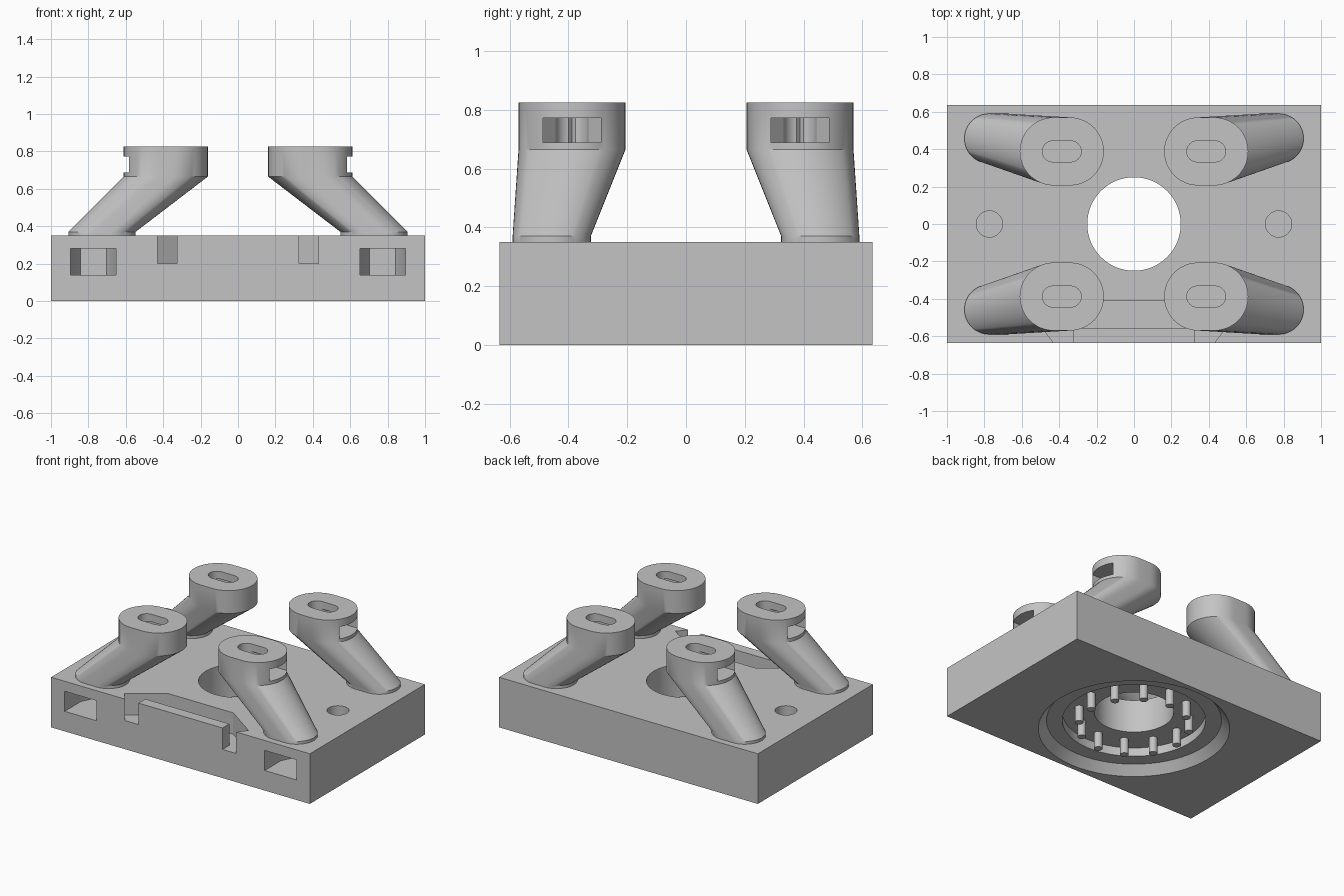
import bpy, bmesh, math

if "Cube" in bpy.data.objects:
    bpy.data.objects.remove(bpy.data.objects["Cube"], do_unlink=True)

grey = bpy.data.materials.new("plain grey")
grey.use_nodes = True
colour = (0.55, 0.55, 0.55, 1)
grey.diffuse_color = colour
grey.node_tree.nodes["Principled BSDF"].inputs["Base Color"].default_value = colour


def stadium(cx, cy, half_x, half_y, n=24):
    """Outline with two rounded ends; a circle when both halves are equal."""
    pts = []
    for side in (1, -1):
        for i in range(n + 1 if half_x > half_y else n):
            a = -math.pi / 2 + math.pi * i / n
            pts.append((cx + side * (half_x - half_y + half_y * math.cos(a)),
                        cy + side * half_y * math.sin(a)))
    return pts


def circle(r, cx=0, cy=0, n=32):
    return stadium(cx, cy, r, r, n)


def loft(name, sections):
    """Solid through matching outlines, each paired with its height."""
    bm = bmesh.new()
    rings = [[bm.verts.new((x, y, z)) for x, y in pts] for pts, z in sections]
    for low, high in zip(rings, rings[1:]):
        for i in range(len(low)):
            j = (i + 1) % len(low)
            bm.faces.new((low[i], low[j], high[j], high[i]))
    bm.faces.new(rings[0][::-1])
    bm.faces.new(rings[-1])
    bmesh.ops.recalc_face_normals(bm, faces=bm.faces)
    mesh = bpy.data.meshes.new(name)
    bm.to_mesh(mesh)
    bm.free()
    mesh.materials.append(grey)
    obj = bpy.data.objects.new(name, mesh)
    bpy.context.collection.objects.link(obj)
    return obj


def prism(name, pts, z0, z1):
    return loft(name, [(pts, z0), (pts, z1)])


def activate(obj):
    bpy.ops.object.select_all(action='DESELECT')
    obj.select_set(True)
    bpy.context.view_layer.objects.active = obj


def cut(obj, cutters):
    activate(obj)
    for c in cutters:
        c.hide_render = True
        mod = obj.modifiers.new("cut", 'BOOLEAN')
        mod.operation, mod.solver, mod.object = 'DIFFERENCE', 'EXACT', c
        bpy.ops.object.modifier_apply(modifier=mod.name)
        bpy.data.objects.remove(c, do_unlink=True)


def smooth(obj):
    activate(obj)
    bpy.ops.object.shade_smooth_by_angle(angle=math.radians(30))


W, D, H = 1.0, 0.635, 0.35

# Base block with stepped round recess underneath and central bore
base = prism("base_block", [(-W, -D), (W, -D), (W, D), (-W, D)], 0, H)
steps = [(0.61, -0.01), (0.55, 0.06), (0.45, 0.06), (0.45, 0.12),
         (0.25, 0.12), (0.25, 0.4)]
cutters = [loft("bore_cutter", [(circle(r), z) for r, z in steps])]

# Front slot that wraps around a thin retaining wall
half = [(0.325, -0.56), (0.325, -0.7), (0.43, -0.7), (0.43, -D),
        (0.48, -0.57), (0.25, -0.41)]
slot = half + [(-x, y) for x, y in reversed(half)]
cutters.append(prism("slot_cutter", slot, 0.2, 0.4))

# Blind holes in the top and nut pockets in the front
for s in (-1, 1):
    cutters.append(prism("hole_cutter", circle(0.07, s * 0.773), 0.15, 0.4))
    cx = s * 0.773
    pocket = [(cx - 0.122, -0.7), (cx + 0.122, -0.7), (cx + 0.122, -0.455),
              (cx + 0.07, -0.35), (cx - 0.07, -0.35), (cx - 0.122, -0.455)]
    cutters.append(prism("pocket_cutter", pocket, 0.14, 0.28))
cut(base, cutters)
smooth(base)

# Ring of pins in the recess
for i in range(12):
    a = i * math.pi / 6
    pin = prism("pin", circle(0.027, 0.35 * math.cos(a), 0.35 * math.sin(a), 10),
                0.01, 0.125)
    smooth(pin)

# Four leaning legs with slotted heads and side nut pockets
for sx, side in ((1, "left"), (-1, "right")):
    for sy, end in ((1, "back"), (-1, "front")):
        def place(pts):
            return [(x * sx, y * sy) for x, y in pts]
        foot = place(stadium(0.727, 0.457, 0.18, 0.133))
        head = place(stadium(0.386, 0.388, 0.225, 0.182))
        leg = loft(f"{end}_{side}_leg",
                   [(foot, 0.34), (foot, 0.37), (head, 0.665), (head, 0.825)])
        nut = place([(0.7, 0.29), (0.7, 0.486), (0.386, 0.486),
                     (0.27, 0.388), (0.386, 0.29)])
        screw = place(stadium(0.386, 0.388, 0.104, 0.056, 12))
        cut(leg, [prism("nut_cutter", nut, 0.688, 0.772),
                  prism("screw_cutter", screw, 0.66, 0.9)])
        smooth(leg)
